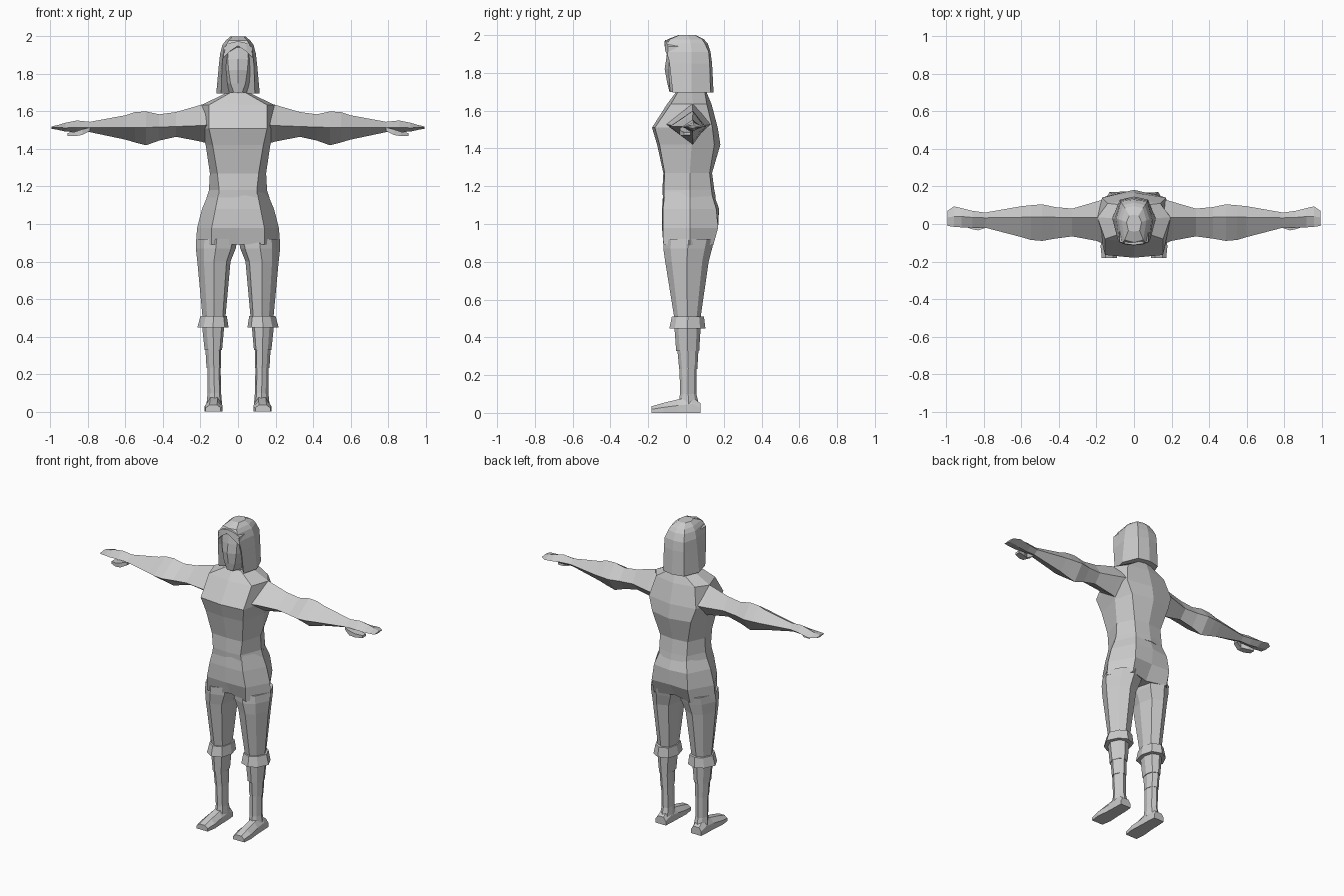
import bpy, bmesh

grey = bpy.data.materials.new("plain grey")
grey.diffuse_color = (0.6, 0.6, 0.6, 1)


def loft(name, rings, mirror=False):
    """Skin a closed tube through rings of equal point count."""
    bm = bmesh.new()
    loops = [[bm.verts.new(p) for p in ring] for ring in rings]
    n = len(loops[0])
    for a, b in zip(loops, loops[1:]):
        for i in range(n):
            j = (i + 1) % n
            bm.faces.new((a[i], a[j], b[j], b[i]))
    bm.faces.new(loops[0])
    bm.faces.new(loops[-1])
    bmesh.ops.recalc_face_normals(bm, faces=bm.faces)
    me = bpy.data.meshes.new(name)
    bm.to_mesh(me)
    bm.free()
    me.materials.append(grey)
    ob = bpy.data.objects.new(name, me)
    bpy.context.collection.objects.link(ob)
    if mirror:
        ob.modifiers.new("Mirror", 'MIRROR').use_mirror_merge = False
    return ob


def body_ring(z, front, fc, side, bc, back):
    """Symmetric eight-sided ring: front, front corner, side, back corner, back."""
    half = [fc, side, bc]
    pts = [(0, front)] + half + [(0, back)] + [(-x, y) for x, y in reversed(half)]
    return [(x, y, z) for x, y in pts]


LIMB = [(.12, .12), (.5, 0), (.8, .15), (1, .5), (.8, .85), (.5, 1), (.12, .88), (0, .5)]


def leg_ring(z, x0, x1, y0, y1):
    return [(x0 + u * (x1 - x0), y0 + v * (y1 - y0), z) for u, v in LIMB]


def arm_ring(x, y0, y1, z0, z1, ym, zm):
    """Diamond section with a ridge on top."""
    return [(x, y0, zm), (x, ym, z1), (x, y1, zm), (x, ym, z0)]


def box_ring_x(x, y0, y1, z0, z1):
    return [(x, y0, z0), (x, y1, z0), (x, y1, z1), (x, y0, z1)]


# Shirt with flared hem
loft("shirt", [body_ring(*r) for r in [
    (1.14, -.122, (.105, -.115), (.168, .02), (.10, .14), .158),
    (1.18, -.125, (.10, -.117), (.155, .02), (.10, .135), .15),
    (1.27, -.12, (.11, -.113), (.15, .02), (.10, .125), .138),
    (1.42, -.153, (.135, -.14), (.172, .03), (.14, .15), .182),
    (1.51, -.18, (.155, -.165), (.20, .03), (.17, .14), .168),
    (1.635, -.10, (.155, -.08), (.195, .035), (.14, .11), .135),
    (1.695, -.055, (.05, -.045), (.07, .03), (.05, .10), .11)]])

# Hips
loft("hips", [body_ring(*r) for r in [
    (1.18, -.12, (.10, -.11), (.15, .02), (.09, .13), .14),
    (1.08, -.127, (.12, -.122), (.192, .02), (.12, .16), .175),
    (.98, -.127, (.14, -.122), (.218, .02), (.13, .17), .165),
    (.89, -.08, (.14, -.12), (.225, .02), (.13, .145), .11)]])

# Trouser legs
loft("trouser_leg", [leg_ring(*r) for r in [
    (.92, .004, .222, -.12, .15),
    (.87, .012, .225, -.12, .138),
    (.80, .04, .217, -.11, .12),
    (.49, .068, .188, -.06, .075)]], True)

# Boots in stepped bands with a flared cuff
loft("boot_cuff", [leg_ring(*r) for r in [
    (.51, .06, .20, -.075, .095), (.447, .05, .217, -.088, .103)]], True)
loft("boot_upper", [leg_ring(*r) for r in [
    (.46, .073, .192, -.062, .078), (.328, .085, .178, -.052, .07)]], True)
loft("boot_middle", [leg_ring(*r) for r in [
    (.335, .09, .174, -.046, .066), (.233, .09, .168, -.036, .06)]], True)
loft("boot_ankle", [leg_ring(*r) for r in [
    (.24, .093, .164, -.034, .057), (.10, .09, .162, -.032, .055),
    (.04, .085, .168, -.04, .07)]], True)


def foot_ring(y, x0, x1, top):
    xm = (x0 + x1) / 2
    side = top * .55
    return [(x0, y, 0), (x0, y, side), (xm - .02, y, top), (xm + .02, y, top),
            (x1, y, side), (x1, y, 0)]


loft("foot", [foot_ring(*r) for r in [
    (.078, .092, .165, .05), (.03, .088, .168, .085), (-.04, .086, .17, .072),
    (-.12, .082, .178, .053), (-.182, .092, .172, .035)]], True)

# Arms with puffed elbow
loft("arm", [arm_ring(*r) for r in [
    (.13, -.12, .14, 1.42, 1.655, .035, 1.53),
    (.20, -.09, .12, 1.44, 1.635, .035, 1.525),
    (.33, -.066, .082, 1.465, 1.597, .035, 1.52),
    (.42, -.078, .09, 1.445, 1.585, .036, 1.517),
    (.49, -.09, .105, 1.42, 1.60, .036, 1.515),
    (.55, -.085, .10, 1.435, 1.597, .036, 1.515),
    (.60, -.07, .095, 1.45, 1.58, .036, 1.515),
    (.80, -.018, .06, 1.492, 1.543, .033, 1.515)]], True)

# Flat hand and thumb
loft("hand", [arm_ring(*r) for r in [
    (.79, -.018, .06, 1.493, 1.545, .033, 1.515),
    (.86, -.02, .07, 1.49, 1.552, .035, 1.515),
    (.92, -.018, .085, 1.493, 1.54, .04, 1.513),
    (.96, -.015, .094, 1.502, 1.528, .04, 1.514),
    (.995, -.01, .07, 1.508, 1.52, .035, 1.514)]], True)
loft("thumb", [box_ring_x(*r) for r in [
    (.79, -.02, .01, 1.495, 1.515), (.83, -.034, .0, 1.475, 1.505),
    (.87, -.026, .02, 1.468, 1.492), (.91, -.01, .025, 1.47, 1.485)]], True)

# Neck
loft("neck", [body_ring(*r) for r in [
    (1.64, -.06, (.05, -.045), (.07, .03), (.05, .095), .11),
    (1.76, -.045, (.04, -.03), (.055, .03), (.04, .08), .09)]])

# Face
loft("face", [body_ring(*r) for r in [
    (1.70, -.088, (.022, -.084), (.045, -.03), (.03, .03), .03),
    (1.75, -.10, (.04, -.088), (.062, -.04), (.04, .05), .05),
    (1.82, -.113, (.05, -.09), (.072, -.05), (.05, .06), .06),
    (1.88, -.104, (.055, -.09), (.074, -.05), (.05, .06), .06),
    (1.94, -.095, (.05, -.085), (.07, -.05), (.05, .06), .06)]])

# Bobbed hair, hollowed behind the face, with a fringe on top
loft("hair", [body_ring(*r) for r in [
    (1.695, .03, (.09, -.07), (.116, .03), (.075, .13), .146),
    (1.85, -.02, (.085, -.088), (.102, .03), (.072, .125), .138),
    (1.91, -.05, (.078, -.098), (.095, .03), (.07, .12), .13),
    (1.955, -.105, (.062, -.10), (.083, .025), (.058, .10), .115),
    (1.978, -.098, (.05, -.085), (.066, .02), (.048, .085), .095),
    (2.0, -.04, (.03, -.035), (.04, .01), (.025, .045), .05)]])

# Fringe locks parted at the centre
loft("fringe_lock", [
    [(0, -.112, 1.975), (0, -.06, 1.975), (0, -.06, 1.95), (0, -.114, 1.95)],
    [(.045, -.106, 1.965), (.045, -.05, 1.965), (.045, -.05, 1.92), (.045, -.11, 1.92)],
    [(.078, -.095, 1.94), (.078, -.04, 1.94), (.078, -.04, 1.885), (.078, -.098, 1.885)]], True)
